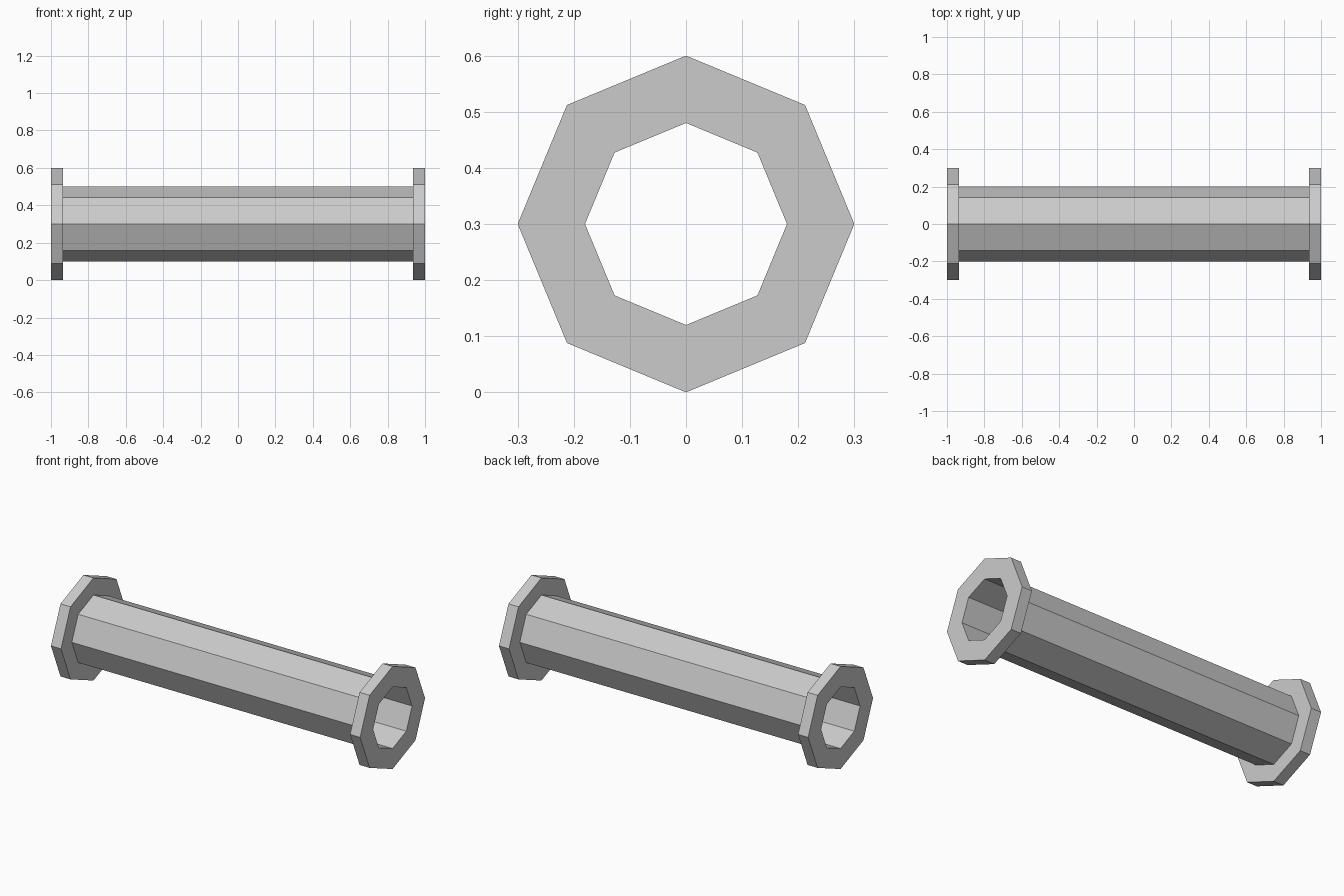
import bpy, bmesh
from math import sin, cos, tau

if "Cube" in bpy.data.objects:
    bpy.data.objects.remove(bpy.data.objects["Cube"])

SIDES = 8
AXIS_Z = 0.3
BORE, TUBE, FLANGE = 0.18, 0.20, 0.30
END, INNER = 1.0, 0.935

# Closed wall section (x, radius): bore, end flanges and tube in one skin
profile = [(-END, BORE), (-END, FLANGE), (-INNER, FLANGE), (-INNER, TUBE),
           (INNER, TUBE), (INNER, FLANGE), (END, FLANGE), (END, BORE)]

# Revolve the section around the x axis
bm = bmesh.new()
rings = []
for i in range(SIDES):
    a = tau * i / SIDES
    rings.append([bm.verts.new((x, r * cos(a), AXIS_Z + r * sin(a))) for x, r in profile])
n = len(profile)
for i in range(SIDES):
    a, b = rings[i], rings[(i + 1) % SIDES]
    for j in range(n):
        k = (j + 1) % n
        bm.faces.new((a[j], a[k], b[k], b[j]))
bmesh.ops.recalc_face_normals(bm, faces=bm.faces[:])

mesh = bpy.data.meshes.new("flanged_pipe")
bm.to_mesh(mesh)
bm.free()
pipe = bpy.data.objects.new("flanged_pipe", mesh)
bpy.context.collection.objects.link(pipe)
